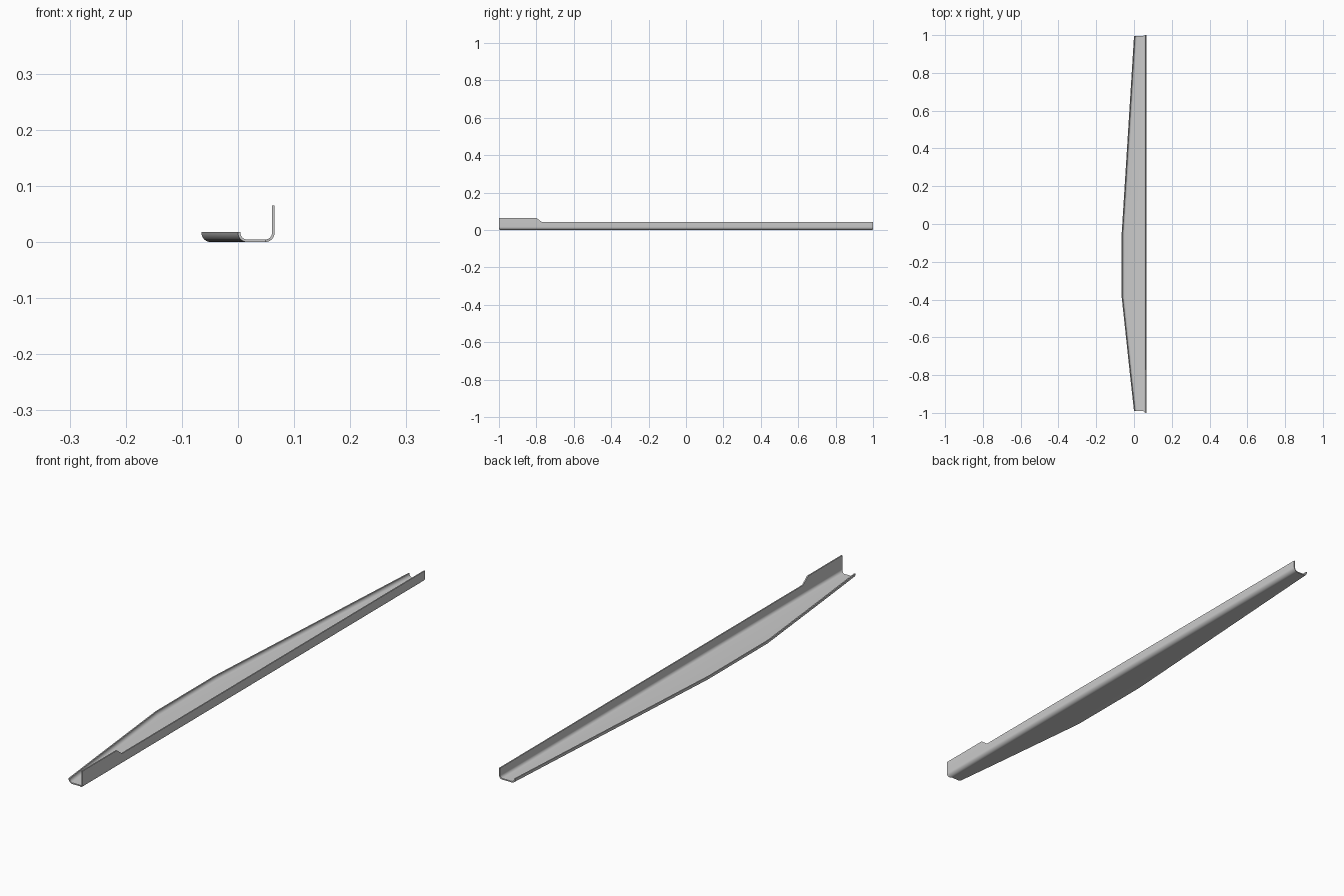
import bpy, bmesh, math

if "Cube" in bpy.data.objects:
    bpy.data.objects.remove(bpy.data.objects["Cube"])

T = 0.0045       # sheet thickness
R = 0.016        # outer bend radius
RIGHT = 0.065    # outer face of the straight flange
LIP = 0.018      # height of the tapered side
STEPS = 8

# stations along the length: y, left edge x, straight flange height
stations = [(-1.0, 0.0, 0.065), (-0.80, -0.0212, 0.065), (-0.77, -0.0244, 0.042),
            (-0.39, -0.065, 0.042), (-0.045, -0.065, 0.042), (1.0, 0.0, 0.042)]


def side(left, height, inset):
    """Open path of the bent sheet, moved inwards by inset."""
    r = R - inset
    pts = [(left + inset, LIP)]
    for cx, start in ((left + R, math.pi), (RIGHT - R, 1.5 * math.pi)):
        for i in range(STEPS + 1):
            a = start + i / STEPS * math.pi / 2
            pts.append((cx + r * math.cos(a), R + r * math.sin(a)))
    pts.append((RIGHT - inset, height))
    return pts


def end_y(y, x):
    """The straight flange sticks out slightly past the base at the ends."""
    f = min(1, max(0, (RIGHT - T - x) / (R - T)))
    if y == -1.0:
        return y + 0.010 * f
    if y == 1.0:
        return y - 0.004 * f
    return y


# bent sheet channel: closed sections joined along the length
bm = bmesh.new()
rings = []
for y, left, height in stations:
    ring = side(left, height, 0) + side(left, height, T)[::-1]
    rings.append([bm.verts.new((x, end_y(y, x), z)) for x, z in ring])
n = len(rings[0])
for a, b in zip(rings, rings[1:]):
    for i in range(n):
        j = (i + 1) % n
        bm.faces.new((a[i], a[j], b[j], b[i]))

# end caps as quads across the sheet
for ring in (rings[0], rings[-1]):
    for i in range(n // 2 - 1):
        bm.faces.new((ring[i], ring[i + 1], ring[n - 2 - i], ring[n - 1 - i]))
bmesh.ops.recalc_face_normals(bm, faces=bm.faces)

mesh = bpy.data.meshes.new("tapered_channel")
bm.to_mesh(mesh)
bm.free()
obj = bpy.data.objects.new("tapered_channel", mesh)
bpy.context.collection.objects.link(obj)
bpy.context.view_layer.objects.active = obj
obj.select_set(True)
bpy.ops.object.shade_smooth_by_angle(angle=math.radians(30))
